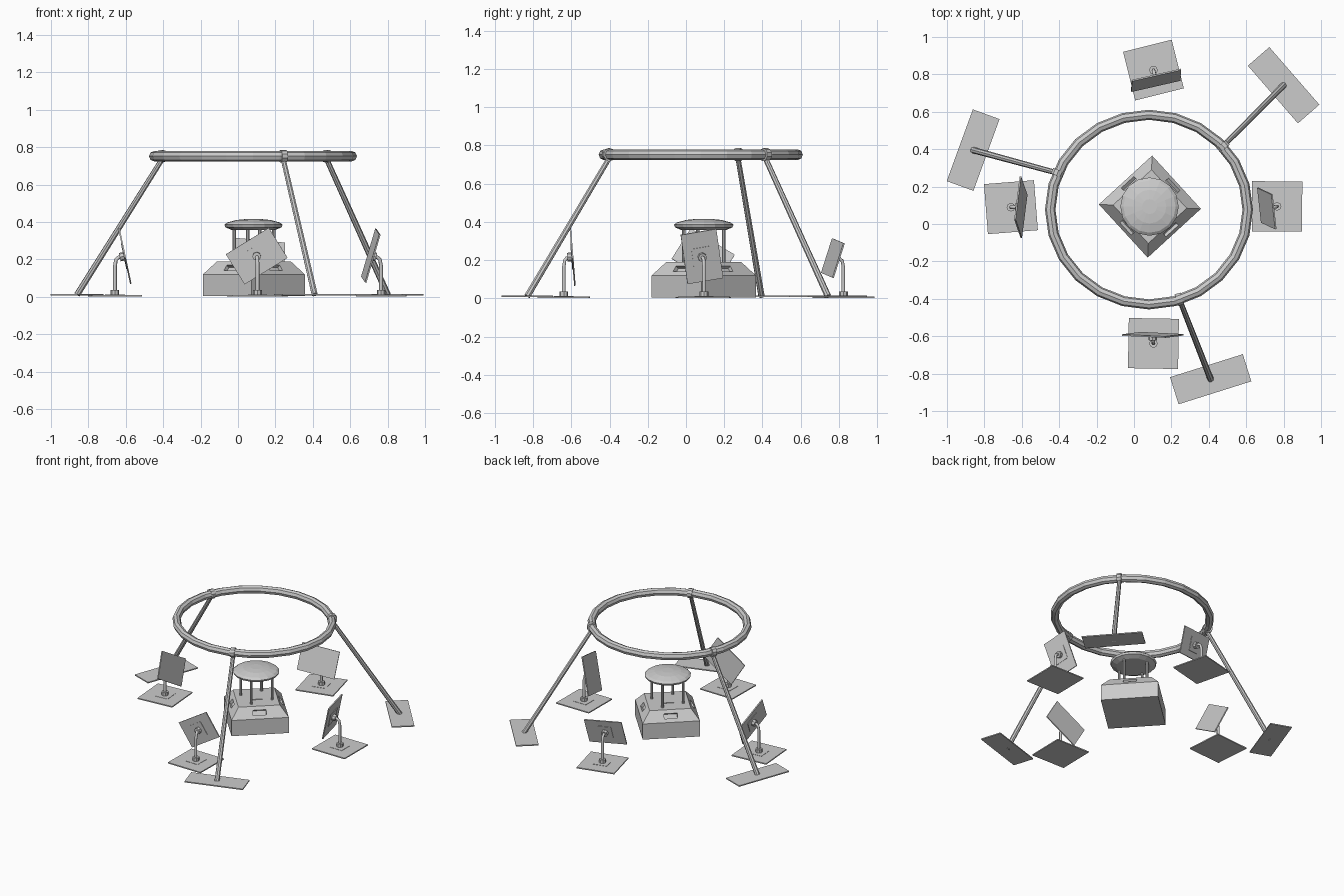
import bpy, bmesh
from math import radians, cos, sin, pi, atan2
from mathutils import Vector, Matrix

if "Cube" in bpy.data.objects:
    bpy.data.objects.remove(bpy.data.objects["Cube"])

def obj(name, bm, mat=None):
    bmesh.ops.recalc_face_normals(bm, faces=bm.faces)
    me = bpy.data.meshes.new(name)
    bm.to_mesh(me)
    bm.free()
    o = bpy.data.objects.new(name, me)
    bpy.context.collection.objects.link(o)
    if mat:
        o.matrix_world = mat
    return o

def box(name, size, mat):
    bm = bmesh.new()
    bmesh.ops.create_cube(bm, size=1, matrix=Matrix.Diagonal((*size, 1)))
    return obj(name, bm, mat)

def rod(name, a, b, r1, r2=None, n=8):
    a, b = Vector(a), Vector(b)
    d = b - a
    bm = bmesh.new()
    bmesh.ops.create_cone(bm, cap_ends=True, segments=n, radius1=r1,
                          radius2=r2 or r1, depth=d.length)
    m = Matrix.Translation((a + b) / 2) @ d.to_track_quat('Z', 'Y').to_matrix().to_4x4()
    return obj(name, bm, m)

def at(x, y, z, deg=0):
    return Matrix.Translation((x, y, z)) @ Matrix.Rotation(radians(deg), 4, 'Z')

def lathe(name, profile, n, mat):
    bm = bmesh.new()
    rings = [[bm.verts.new((r * cos(2 * pi * i / n), r * sin(2 * pi * i / n), z))
              for i in range(n)] for r, z in profile]
    for a, b in zip(rings, rings[1:]):
        for i in range(n):
            j = (i + 1) % n
            bm.faces.new((a[i], a[j], b[j], b[i]))
    bm.faces.new(rings[0])
    bm.faces.new(rings[-1])
    return obj(name, bm, mat)

CX, CY = 0.08, 0.08

# overhead ring (slightly oval)
bpy.ops.mesh.primitive_torus_add(major_segments=24, minor_segments=8, major_radius=0.528,
                                 minor_radius=0.028, location=(CX, CY - 0.003, 0.752))
ring = bpy.context.object
ring.name = "overhead_ring"
for v in ring.data.vertices:
    v.co.y *= 0.96

# three splayed legs with collars and foot plates: top, foot, plate angle
legs = [((-0.40, 0.27), (-0.86, 0.395), 70), ((0.47, 0.41), (0.80, 0.742), -49),
        ((0.24, -0.395), (0.41, -0.83), 17.5)]
for i, (t, f, ang) in enumerate(legs):
    rod(f"ring_leg_{i}", (*f, 0.012), (*t, 0.745), 0.017, 0.014)
    a = atan2((t[1] - CY) / 0.507, (t[0] - CX) / 0.528)
    p = Vector((CX + 0.528 * cos(a), CY + 0.507 * sin(a), 0.752))
    tan = Vector((-sin(a), cos(a), 0)) * 0.016
    rod(f"ring_collar_{i}", p - tan, p + tan, 0.034, n=10)
    box(f"leg_foot_plate_{i}", (0.408, 0.152, 0.008), at(*f, 0.012, ang))

# mirror stands: base, base angle, panel centre, panel normal, panel long direction
stands = [
    ("left", (-0.658, 0.09), 4.5, (-0.605, 0.09, 0.218), (0.98, 0, 0.21), (0, 0.85, -0.53)),
    ("right", (0.765, 0.094), -0.5, (0.71, 0.083, 0.22), (-0.95, -0.15, 0.26), (0.07, -0.037, 0.26)),
    ("back", (0.104, 0.823), 14, (0.118, 0.768, 0.211), (0.24, -0.93, 0.29), (0.97, 0.24, -0.1)),
    ("front", (0.104, -0.639), -1, (0.1, -0.593, 0.218), (0, 0.995, 0.08), (0.85, 0, 0.53))]
for name, b, ang, c, n, l in stands:
    c, n, l = Vector(c), Vector(n).normalized(), Vector(l)
    l = (l - n * l.dot(n)).normalized()
    s = n.cross(l)
    rot = Matrix((l, s, n)).transposed().to_4x4()
    box(f"{name}_stand_base", (0.268, 0.268, 0.008), at(*b, 0.006, ang))
    box(f"{name}_base_pad", (0.1, 0.1, 0.004), at(*b, 0.010, ang))
    rod(f"{name}_base_socket", (*b, 0.008), (*b, 0.036), 0.023)
    # bent neck from the socket to the panel back
    head = c - n * 0.014
    mid = Vector((*b, 0.195))
    cu = bpy.data.curves.new(f"{name}_neck", 'CURVE')
    cu.dimensions = '3D'
    cu.bevel_depth = 0.010
    cu.bevel_resolution = 1
    cu.use_fill_caps = True
    pts = [Vector((*b, 0.03)), Vector((*b, 0.165)), mid.lerp(head, 0.15), mid.lerp(head, 0.45) + Vector((0, 0, 0.006)), head]
    sp = cu.splines.new('POLY')
    sp.points.add(len(pts) - 1)
    for q, v in zip(sp.points, pts):
        q.co = (*v, 1)
    bpy.context.collection.objects.link(bpy.data.objects.new(f"{name}_neck", cu))
    rod(f"{name}_panel_socket", c - n * 0.028, c, 0.023)
    box(f"{name}_panel_pad", (0.1, 0.1, 0.004), Matrix.Translation(c - n * 0.005) @ rot)
    box(f"{name}_panel", (0.27, 0.19, 0.008), Matrix.Translation(c) @ rot)

# central housing: square block with a tapered upper part
HX, HY, ROT = 0.085, 0.093, -2.5
body = lathe("housing", [(0.273, 0.005), (0.273, 0.12), (0.197, 0.19)], 4, at(HX, HY, 0, ROT))
# vent slots cut into the sloping faces
for i in range(4):
    m = (at(HX, HY, 0, ROT + 45 + 90 * i) @ Matrix.Translation((0.166, 0, 0.155))
         @ Matrix.Rotation(radians(52), 4, 'Y'))
    cut = box(f"vent_cutter_{i}", (0.035, 0.09, 0.04), m)
    cut.hide_render = True
    cut.hide_viewport = False
    cut.display_type = 'WIRE'
    mod = body.modifiers.new(f"vent_{i}", 'BOOLEAN')
    mod.operation = 'DIFFERENCE'
    mod.solver = 'EXACT'
    mod.object = cut
box("housing_hatch", (0.075, 0.075, 0.006), at(HX, HY, 0.191, 42.5))

# domed cap on four posts
for i in range(4):
    a = radians(17 + 90 * i)
    x, y = HX + 0.11 * cos(a), HY + 0.11 * sin(a)
    rod(f"cap_post_{i}", (x, y, 0.185), (x, y, 0.365), 0.009)
lathe("domed_cap", [(0.115, 0.357), (0.15, 0.372), (0.156, 0.386), (0.14, 0.398),
                    (0.09, 0.411), (0.04, 0.416)], 16, at(HX - 0.002, HY, 0))
